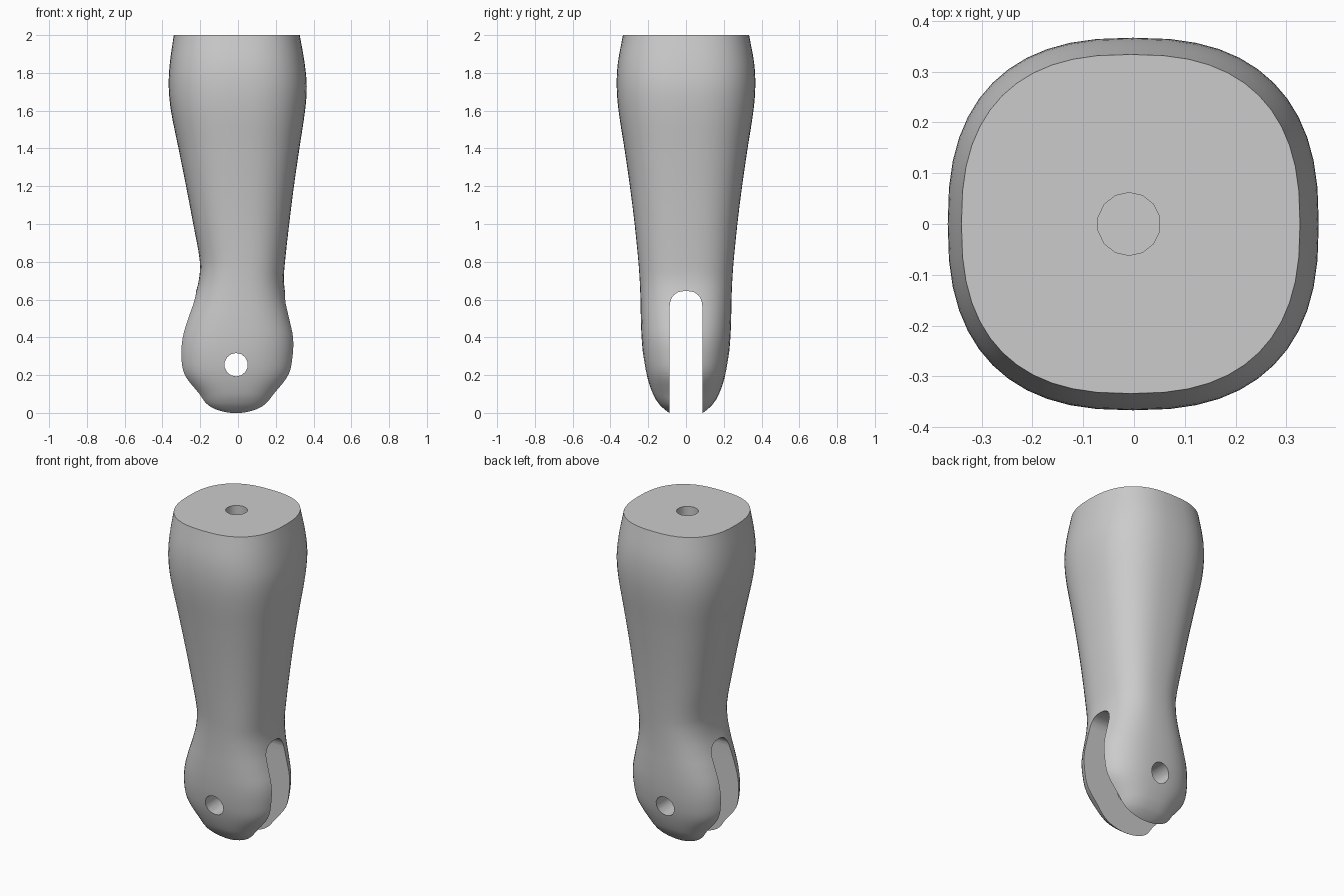
import bpy, bmesh, math

cube = bpy.data.objects.get("Cube")
if cube:
    bpy.data.objects.remove(cube, do_unlink=True)

grey = bpy.data.materials.new("plain grey")
grey.use_nodes = True
colour = (0.6, 0.6, 0.6, 1)
grey.diffuse_color = colour
grey.node_tree.nodes["Principled BSDF"].inputs["Base Color"].default_value = colour

SIDES = 48
STEPS = 4
SLOT_HALF = 0.087
HOLE_RADIUS = 0.062
HOLE_X = -0.01

# Limb sections: height, left edge, right edge, half depth
SECTIONS = [
    (-0.03, -0.05, 0.03, 0.04), (0, -0.11, 0.09, 0.088),
    (0.02, -0.155, 0.135, 0.115), (0.05, -0.19, 0.17, 0.145),
    (0.1, -0.22, 0.205, 0.175), (0.2, -0.295, 0.28, 0.208),
    (0.3, -0.312, 0.301, 0.226), (0.4, -0.303, 0.302, 0.235),
    (0.5, -0.273, 0.28, 0.239), (0.6, -0.236, 0.256, 0.241),
    (0.7, -0.208, 0.243, 0.245), (0.8, -0.202, 0.249, 0.252),
    (1, -0.237, 0.271, 0.272), (1.2, -0.275, 0.296, 0.297),
    (1.4, -0.315, 0.325, 0.326), (1.6, -0.355, 0.355, 0.357),
    (1.73, -0.367, 0.364, 0.367), (1.85, -0.361, 0.353, 0.361),
    (2, -0.34, 0.327, 0.334),
]


def rounded(angle, power=2.5):
    """Point on a unit superellipse."""
    c, s = math.cos(angle), math.sin(angle)
    return (math.copysign(abs(c) ** (2 / power), c),
            math.copysign(abs(s) ** (2 / power), s))


def smooth_rows(rows):
    """Ease through the rows with a spline in height."""
    def slope(i, k):
        a, b = rows[max(i - 1, 0)], rows[min(i + 1, len(rows) - 1)]
        return (b[k] - a[k]) / (b[0] - a[0])

    for i in range(len(rows) - 1):
        p, q = rows[i], rows[i + 1]
        h = q[0] - p[0]
        for j in range(STEPS):
            t = j / STEPS
            u = 1 - t
            yield [p[0] + h * t] + [
                p[k] * u * u * (1 + 2 * t) + q[k] * t * t * (3 - 2 * t)
                + h * t * u * (u * slope(i, k) - t * slope(i + 1, k))
                for k in (1, 2, 3)]
    yield list(rows[-1])


def loft(name, rings):
    """Skin a stack of closed rings and cap both ends."""
    bm = bmesh.new()
    loops = [[bm.verts.new(p) for p in ring] for ring in rings]
    for low, high in zip(loops, loops[1:]):
        for i in range(len(low)):
            j = (i + 1) % len(low)
            bm.faces.new((low[i], low[j], high[j], high[i]))
    bm.faces.new(loops[0][::-1])
    bm.faces.new(loops[-1])
    bmesh.ops.recalc_face_normals(bm, faces=bm.faces)
    mesh = bpy.data.meshes.new(name)
    bm.to_mesh(mesh)
    bm.free()
    obj = bpy.data.objects.new(name, mesh)
    mesh.materials.append(grey)
    bpy.context.collection.objects.link(obj)
    return obj


def section(z, left, right, depth):
    middle, half = (left + right) / 2, (right - left) / 2
    points = [rounded(math.tau * i / SIDES) for i in range(SIDES)]
    return [(middle + half * x, depth * y, z) for x, y in points]


def circle(place):
    turns = [math.tau * i / 14 for i in range(14)]
    return [place(HOLE_RADIUS * math.sin(a), HOLE_RADIUS * math.cos(a)) for a in turns]


def slot_profile(x):
    arch = [rounded(math.pi * i / 16) for i in range(17)]
    return ([(x, SLOT_HALF, -1)]
            + [(x, SLOT_HALF * c, 0.55 + 0.095 * s) for c, s in arch]
            + [(x, -SLOT_HALF, -1)])


limb = loft("limb", [section(*row) for row in smooth_rows(SECTIONS)])

# Fork slot, cross pin hole and blind hole in the top
cutters = [
    loft("slot_cutter", [slot_profile(x) for x in (-1, 1)]),
    loft("pin_cutter", [circle(lambda a, b: (HOLE_X + a, y, 0.255 + b)) for y in (-1, 1)]),
    loft("top_hole_cutter", [circle(lambda a, b: (HOLE_X + a, b, z)) for z in (1.5, 2.2)]),
]
bpy.context.view_layer.objects.active = limb
limb.select_set(True)
for cutter in cutters:
    cut = limb.modifiers.new("cut", "BOOLEAN")
    cut.operation = "DIFFERENCE"
    cut.solver = "EXACT"
    cut.object = cutter
    bpy.ops.object.modifier_apply(modifier=cut.name)
    bpy.data.objects.remove(cutter, do_unlink=True)

bpy.ops.object.shade_smooth_by_angle(angle=math.radians(35))
